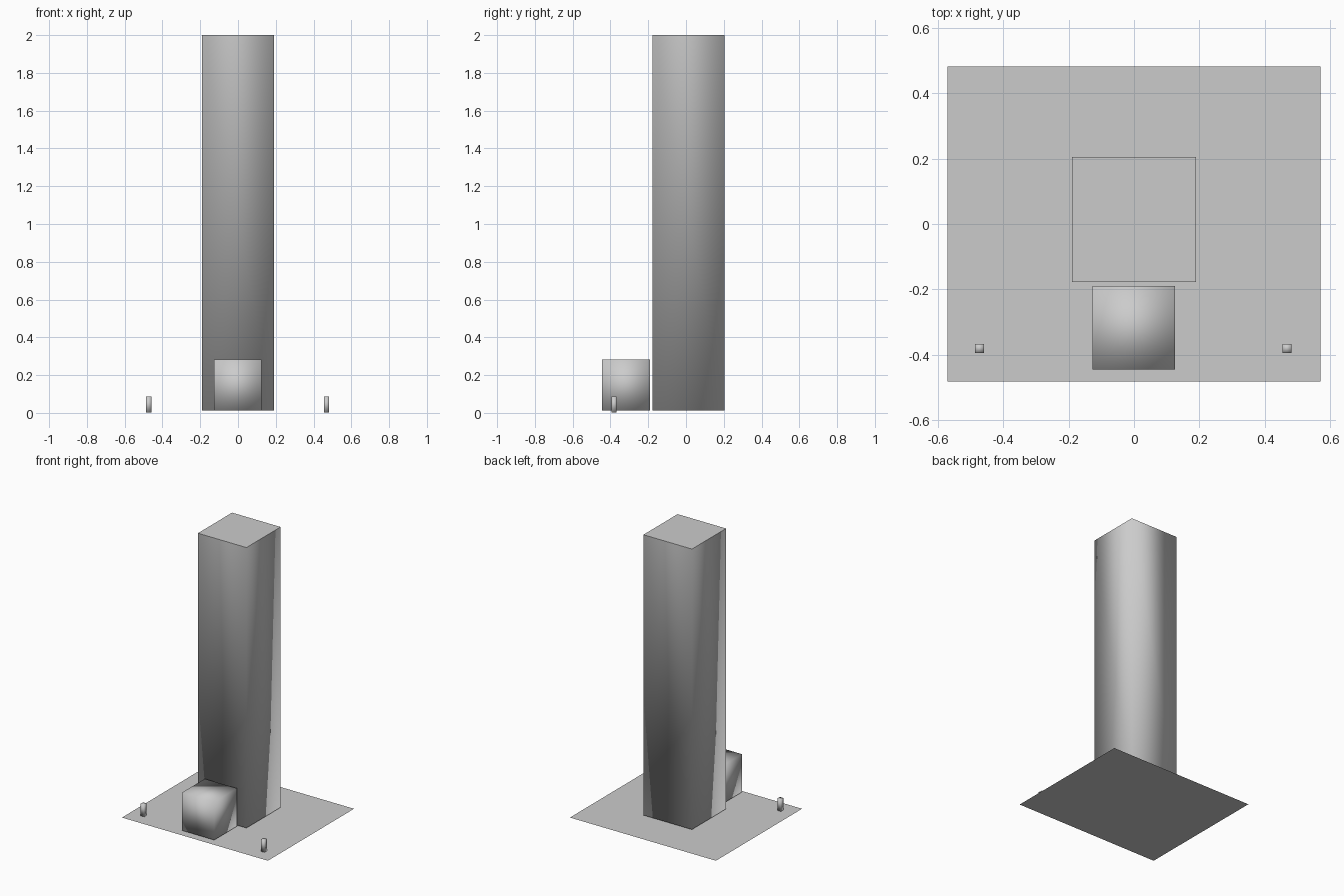
import bpy, bmesh

if "Cube" in bpy.data.objects:
    bpy.data.objects.remove(bpy.data.objects["Cube"])

grey = bpy.data.materials.new("plain_grey")
grey.diffuse_color = (0.6, 0.6, 0.6, 1)
grey.use_nodes = True
grey.node_tree.nodes["Principled BSDF"].inputs["Base Color"].default_value = grey.diffuse_color


def block(name, lo, hi, flat_top=False):
    """Soft-shaded rectangular block between two corners."""
    bm = bmesh.new()
    bmesh.ops.create_cube(bm, size=1)
    for v in bm.verts:
        v.co = [lo[i] if v.co[i] < 0 else hi[i] for i in range(3)]
    bm.normal_update()
    for f in bm.faces:
        f.smooth = not (flat_top and f.normal.z > 0.9)
    return finish(name, bm)


def finish(name, bm):
    mesh = bpy.data.meshes.new(name)
    bm.to_mesh(mesh)
    bm.free()
    mesh.materials.append(grey)
    obj = bpy.data.objects.new(name, mesh)
    bpy.context.collection.objects.link(obj)
    return obj


# Thin ground sheet
bm = bmesh.new()
bmesh.ops.create_grid(bm, x_segments=1, y_segments=1, size=1)
bmesh.ops.scale(bm, vec=(0.572, 0.482, 1), verts=bm.verts)
finish("ground_plate", bm)

# Tall tower with a flat roof, floating slightly over the plate
block("tower", (-0.19, -0.177, 0.013), (0.19, 0.205, 2.0), flat_top=True)

# Entrance block in front of the tower
block("entrance_block", (-0.127, -0.445, 0.013), (0.125, -0.19, 0.282))

# Pair of small corner posts
for side, x in (("left", -0.473), ("right", 0.469)):
    block(side + "_post", (x - 0.014, -0.395, 0.002), (x + 0.014, -0.367, 0.087))
